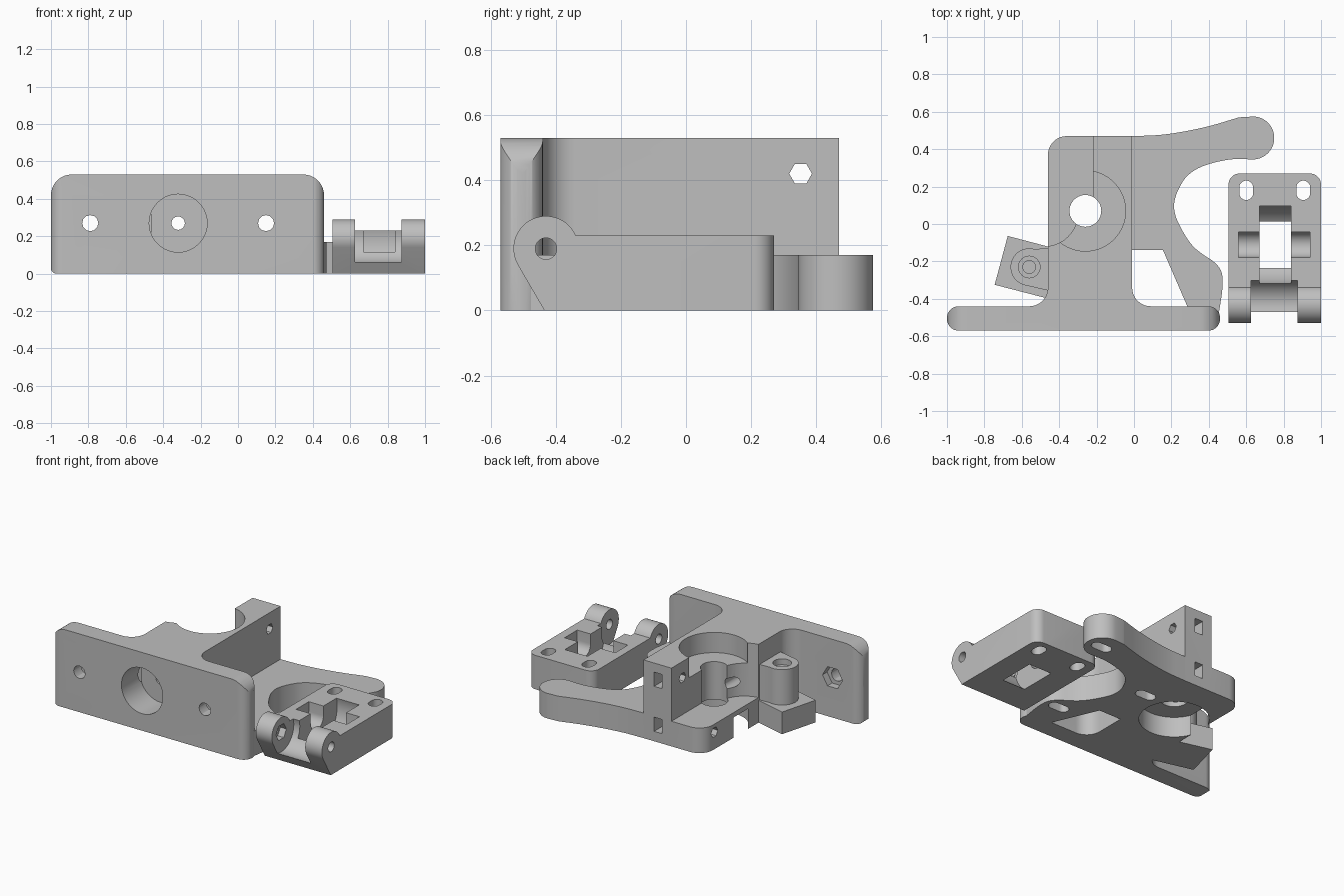
import bpy, bmesh
from math import sin, cos, pi, radians
from mathutils import Vector

cube = bpy.data.objects.get("Cube")
if cube:
    bpy.data.objects.remove(cube)

grey = bpy.data.materials.new("plain grey")
grey.use_nodes = True
grey.diffuse_color = (0.52, 0.52, 0.52, 1)
grey.node_tree.nodes["Principled BSDF"].inputs["Base Color"].default_value = grey.diffuse_color


def arc(cx, cy, r, start=0, end=360, n=40):
    full = end - start == 360
    steps = n if full else n - 1
    return [(cx + r * cos(radians(start + (end - start) * i / steps)),
             cy + r * sin(radians(start + (end - start) * i / steps))) for i in range(n)]


def rect(x0, x1, y0, y1):
    return [(x0, y0), (x1, y0), (x1, y1), (x0, y1)]


def rounded(x0, x1, y0, y1, radii):
    """Rectangle with a radius per corner, anticlockwise from lower left."""
    pts = []
    corners = [(x0, y0, 1, 1), (x1, y0, -1, 1), (x1, y1, -1, -1), (x0, y1, 1, -1)]
    for i, ((x, y, sx, sy), r) in enumerate(zip(corners, radii)):
        if r:
            pts += arc(x + sx * r, y + sy * r, r, 180 + 90 * i, 270 + 90 * i, 10)
        else:
            pts.append((x, y))
    return pts


def soften(pts, rounds=3):
    """Corner cutting for free curves, end points kept."""
    for _ in range(rounds):
        out = [pts[0]]
        for a, b in zip(pts, pts[1:]):
            a, b = Vector(a), Vector(b)
            out += [tuple(a.lerp(b, 0.25)), tuple(a.lerp(b, 0.75))]
        pts = out + [pts[-1]]
    return pts


def prism(name, pts, lo, hi, axis="z"):
    """Extrude a 2D profile along an axis."""
    place = {"z": lambda p, h: (p[0], p[1], h),
             "y": lambda p, h: (p[0], h, p[1]),
             "x": lambda p, h: (h, p[0], p[1])}[axis]
    bm = bmesh.new()
    rings = [[bm.verts.new(place(p, h)) for p in pts] for h in (lo, hi)]
    n = len(pts)
    bm.faces.new(rings[0])
    bm.faces.new(rings[1])
    for i in range(n):
        j = (i + 1) % n
        bm.faces.new((rings[0][i], rings[0][j], rings[1][j], rings[1][i]))
    bmesh.ops.recalc_face_normals(bm, faces=bm.faces[:])
    mesh = bpy.data.meshes.new(name)
    bm.to_mesh(mesh)
    bm.free()
    mesh.materials.append(grey)
    ob = bpy.data.objects.new(name, mesh)
    bpy.context.scene.collection.objects.link(ob)
    return ob


def combine(ob, other, mode="DIFFERENCE"):
    """Apply a boolean and discard the second shape."""
    mod = ob.modifiers.new("shape", "BOOLEAN")
    mod.operation, mod.object, mod.solver = mode, other, "EXACT"
    deps = bpy.context.evaluated_depsgraph_get()
    mesh = bpy.data.meshes.new_from_object(ob.evaluated_get(deps))
    ob.modifiers.clear()
    ob.data = mesh
    bpy.data.objects.remove(other)


def cut(ob, pts, lo, hi, axis="z"):
    combine(ob, prism("cutter", pts, lo, hi, axis))


TOP, BASE = 0.53, 0.17
BOLT = (-0.26, 0.07)
MID = 0.27

# Front mounting plate: rounded in plan and at the upper corners
body = prism("extruder_body", rounded(-1, 0.46, -0.57, -0.44, [0.062] * 4), 0, TOP)
face = prism("plate_face", rounded(-1, 0.46, 0, TOP, [0.03, 0, 0.11, 0.11]), -0.7, -0.3, "y")
combine(body, face, "INTERSECT")

# Bearing block, flared into the plate
block = prism("block", [(-0.56, -0.5)] + arc(-0.56, -0.34, 0.1, -90, 0, 10)
              + arc(-0.36, 0.37, 0.1, 180, 90, 10) + [(-0.01, 0.47)]
              + arc(0.09, -0.34, 0.1, 180, 270, 10) + [(0.09, -0.5)], 0, TOP)
cut(block, rect(-0.6, -0.22, 0.06, 0.6), BASE, 0.7)
cut(block, arc(-0.48, 0.06, 0.18), BASE, 0.7)

# Curved motor arm with its window
outer = soften([(-0.01, 0.47), (0.16, 0.475), (0.38, 0.515), (0.56, 0.57)])
inner = soften([(0.64, 0.345), (0.5, 0.35), (0.3, 0.29), (0.22, 0.16), (0.21, 0.06),
                (0.27, -0.06), (0.33, -0.14), (0.46, -0.22), (0.48, -0.31), (0.45, -0.5)])
arm = prism("arm", [(-0.2, 0.47)] + outer + arc(0.635, 0.46, 0.115, 100, -85, 24)
            + inner + [(-0.2, -0.5)], 0, BASE)
cut(arm, [(-0.05, -0.14), (0.155, -0.14), (0.285, -0.44), (-0.05, -0.44)], -0.1, 0.3)

# Hinge lug on the left of the block
lug = prism("lug", arc(-0.56, -0.23, 0.1, 75, 255, 24) + [(-0.44, -0.36), (-0.44, -0.13)],
            0.15, 0.39)
for part in (arm, block, lug):
    combine(body, part, "UNION")

# Drive bolt bore and both bearing seats
cut(body, arc(*BOLT, 0.085), -0.1, 0.7)
cut(body, arc(*BOLT, 0.215, n=64), -0.1, 0.137)
cut(body, arc(*BOLT, 0.215, n=64), 0.393, 0.7)

# Nozzle socket and filament path
cut(body, arc(-0.32, MID, 0.155), -0.7, -0.37, "y")
cut(body, arc(-0.32, MID, 0.036, n=16), -0.7, 0.1, "y")

# Plate bolts with nut recesses behind
for x in (-0.79, 0.15):
    cut(body, arc(x, MID, 0.043, n=12), -0.7, -0.3, "y")
    cut(body, arc(x, MID, 0.075, n=6), -0.49, -0.4, "y")

# Tension bolts and nut slots in the back of the block
for z in (MID - 0.155, MID + 0.15):
    cut(body, arc(0.352, z, 0.035, n=6), -0.6, 0.02, "x")
    cut(body, rect(-0.15, -0.09, z - 0.048, z + 0.048), 0.29, 0.6, "y")

# Motor screw slots under the arm
for x, y in ((0.64, 0.455), (0.06, 0.18), (0.37, -0.27)):
    slot = arc(x + 0.035, y, 0.036, -90, 90, 12) + arc(x - 0.035, y, 0.036, 90, 270, 12)
    cut(body, slot, -0.1, 0.15)

# Hinge pin hole and head recess
cut(body, arc(-0.56, -0.23, 0.034, n=20), 0.1, 0.5)
cut(body, arc(-0.56, -0.23, 0.058, n=24), 0.35, 0.5)

# Slanted block below the hinge lug
support = prism("hinge_support", [(-0.675, -0.064), (-0.745, -0.325),
                                  (-0.462, -0.398), (-0.455, -0.122)], 0, 0.15)

# Idler: plate with rounded back corners and hinge knuckles
L, R, PIN = 0.505, 1.0, (-0.43, 0.19)
idler = prism("idler", [(-0.435, 0), (0.27, 0), (0.27, 0.23)]
              + arc(*PIN, 0.1, 24, 210, 28), L, R, "x")
plan = prism("idler_plan", rounded(L, R, -0.6, 0.27, [0, 0, 0.06, 0.06]), -0.1, 0.4)
combine(idler, plan, "INTERSECT")
cut(idler, arc(*PIN, 0.135), 0.625, 0.875, "x")
cut(idler, arc(*PIN, 0.033, n=20), 0.4, 1.1, "x")
cut(idler, arc(*PIN, 0.055, n=6), 0.58, 0.64, "x")

# Idler bearing pocket and axle groove
cut(idler, arc(-0.11, 0.175, 0.215, n=64), 0.67, 0.84, "x")
cut(idler, arc(-0.11, 0.165, 0.068, 180, 360, 20) + [(-0.042, 0.4), (-0.178, 0.4)],
    0.56, 0.94, "x")

# Idler tension bolt slots
for x in (0.6, 0.905):
    cut(idler, arc(x, 0.195, 0.037, 0, 180, 12) + arc(x, 0.165, 0.037, 180, 360, 12), -0.1, 0.4)

# Smooth curved walls, keep edges crisp
bpy.ops.object.select_all(action="DESELECT")
for ob in (body, support, idler):
    ob.select_set(True)
bpy.context.view_layer.objects.active = body
bpy.ops.object.shade_smooth_by_angle(angle=pi / 6)
